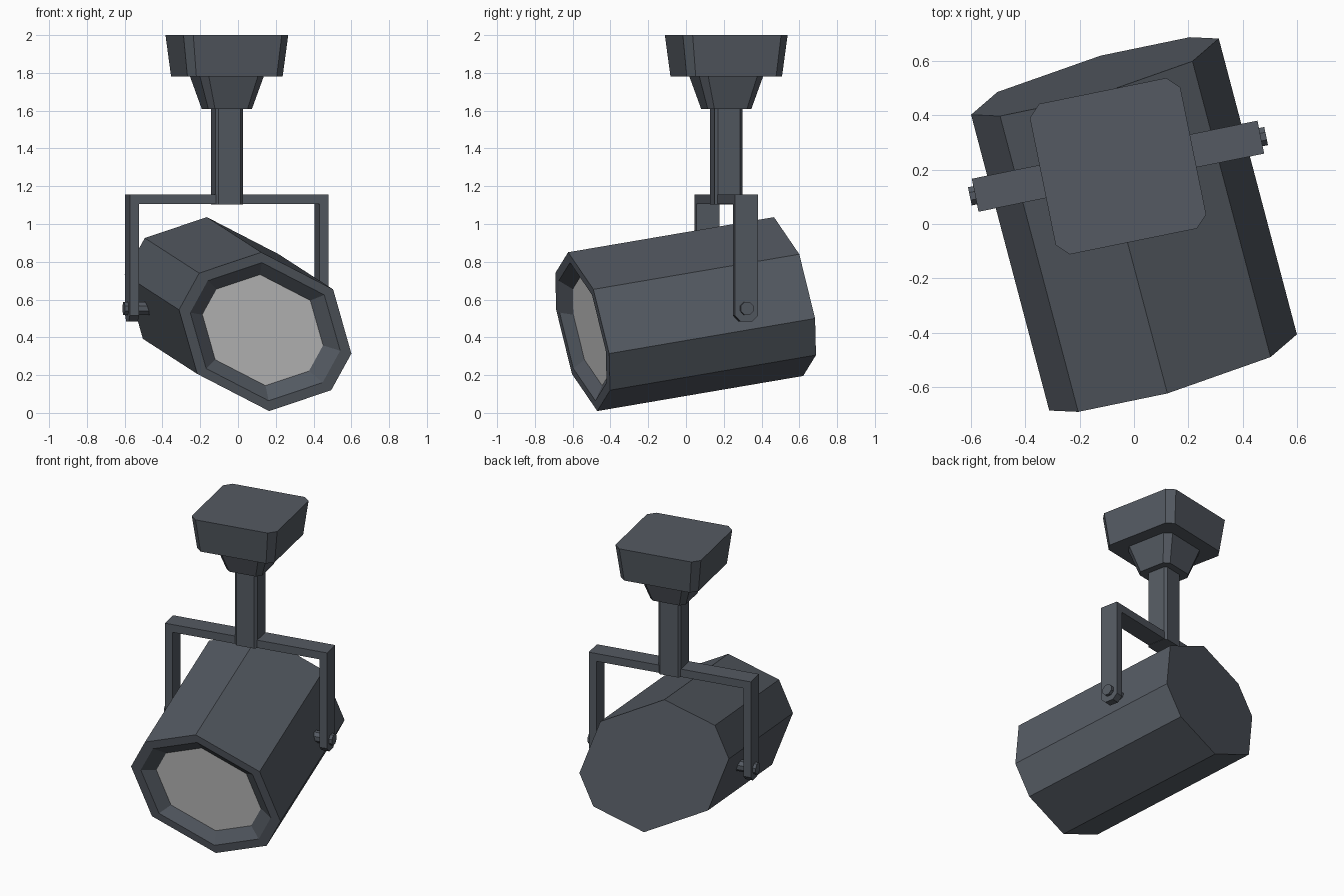
import bpy, math
from mathutils import Vector, Matrix

if "Cube" in bpy.data.objects:
    bpy.data.objects.remove(bpy.data.objects["Cube"])


def material(name, rgb):
    m = bpy.data.materials.new(name)
    m.diffuse_color = (*rgb, 1)
    m.use_nodes = True
    m.node_tree.nodes["Principled BSDF"].inputs["Base Color"].default_value = m.diffuse_color
    return m


METAL = material("dark grey metal", (0.089, 0.102, 0.122))
LENS = material("pale lens", (0.58, 0.58, 0.58))


def loft(name, rings, mat=METAL, matrix=Matrix()):
    """Skin a list of equal-sized rings and cap both ends."""
    n = len(rings[0])
    verts = [matrix @ Vector(p) for r in rings for p in r]
    faces = [(a * n + i, a * n + (i + 1) % n, (a + 1) * n + (i + 1) % n, (a + 1) * n + i)
             for a in range(len(rings) - 1) for i in range(n)]
    faces += [tuple(reversed(range(n))), tuple(range((len(rings) - 1) * n, len(rings) * n))]
    me = bpy.data.meshes.new(name)
    me.from_pydata(verts, [], faces)
    me.materials.append(mat)
    ob = bpy.data.objects.new(name, me)
    bpy.context.collection.objects.link(ob)
    return ob


def square(h, c, z):
    """Square ring with chamfered corners."""
    k = h - c
    return [(x, y, z) for x, y in ((h, -k), (h, k), (k, h), (-k, h),
                                   (-h, k), (-h, -k), (-k, -h), (k, -h))]


# Mount frame: turned about the vertical stem
MOUNT = Matrix.Translation((-0.059, 0.213, 0)) @ Matrix.Rotation(math.radians(11.5), 4, 'Z')

# Ceiling canopy, tapered collar and stem
loft("canopy", [square(0.257, 0.04, 1.78), square(0.283, 0.044, 2.0)], matrix=MOUNT)
loft("collar", [square(0.118, 0.03, 1.61), square(0.172, 0.04, 1.78)], matrix=MOUNT)
loft("stem", [square(0.0745, 0.015, 1.103), square(0.0745, 0.015, 1.61)], matrix=MOUNT)

# Yoke crossbar
W, END, THICK = 0.062, 0.537, 0.05
loft("yoke_bar", [[(x, -W, 1.105), (x, W, 1.105), (x, W, 1.157), (x, -W, 1.157)]
                  for x in (-END, END)], matrix=MOUNT)

# Yoke arms with clipped lower corners, and pivot bolts
arm = [(-W, 0.515), (-W + 0.032, 0.483), (W - 0.032, 0.483), (W, 0.515), (W, 1.105), (-W, 1.105)]
bolt = [(0.037 * math.cos(math.pi * (i + 0.5) / 4), 0.553 + 0.037 * math.sin(math.pi * (i + 0.5) / 4))
        for i in range(8)]
for side, s in (("left", -1), ("right", 1)):
    # Order the ends by x so both sides face outwards
    loft(side + "_yoke_arm", [[(x, y, z) for y, z in arm]
                              for x in sorted((s * (END - THICK), s * END))], matrix=MOUNT)
    loft(side + "_pivot_bolt", [[(x, y, z) for y, z in bolt]
                                for x in sorted((s * 0.42, s * 0.557))], matrix=MOUNT)

# Lamp housing: slanted eight-sided can with a bevelled recess at the front
front = Vector((0.144, -0.547, 0.43))
back_dir = Vector((-0.288, 1.09, 0.186))
u = Vector((-back_dir.y, back_dir.x, 0)).normalized() * -1
v = back_dir.cross(u).normalized()
if v.z < 0:
    v = -v
half = [(-0.04, 0.426), (0.362, 0.227), (0.477, -0.1175), (0.375, -0.314)]
section = half + [(-a, -b) for a, b in half]


def can_ring(scale, t):
    return [front + back_dir * t + (u * a + v * b) * scale for a, b in section]


housing = loft("lamp_housing", [can_ring(1, 1), can_ring(1, 0), can_ring(0.87, 0), can_ring(0.7, 0.045)])

# Lens is the recessed end face
housing.data.materials.append(LENS)
housing.data.polygons[-1].material_index = 1

# Make every shell face outwards
import bmesh
for ob in bpy.context.collection.objects:
    bm = bmesh.new()
    bm.from_mesh(ob.data)
    bmesh.ops.recalc_face_normals(bm, faces=bm.faces)
    bm.to_mesh(ob.data)
    bm.free()
